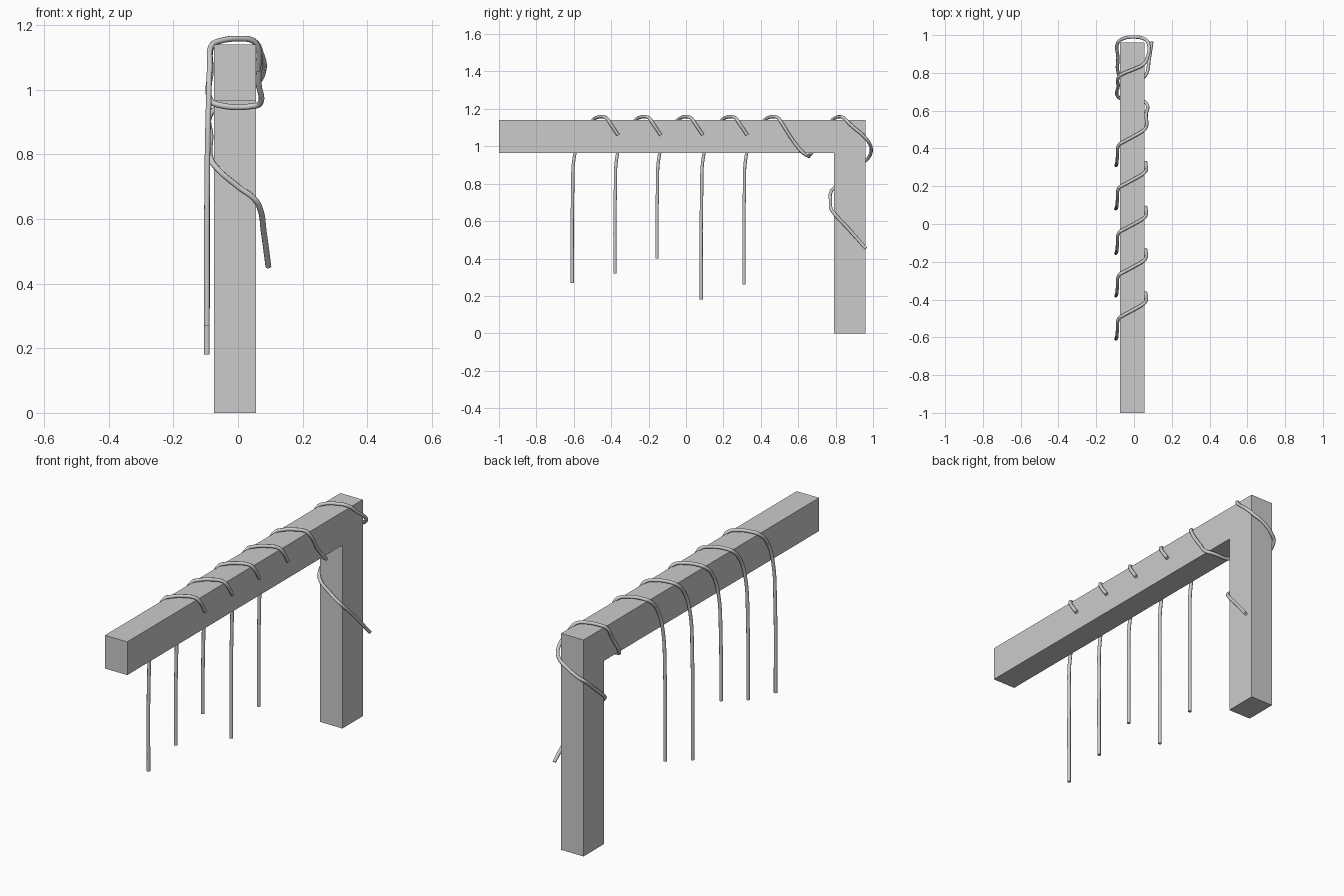
import bpy, bmesh

if "Cube" in bpy.data.objects:
    bpy.data.objects.remove(bpy.data.objects["Cube"])

X0, X1 = -0.075, 0.055

# L-shaped frame: beam and post extruded from a side profile
profile = [(-1, 0.965), (0.79, 0.965), (0.79, 0), (0.96, 0), (0.96, 1.14), (-1, 1.14)]
bm = bmesh.new()
face = bm.faces.new([bm.verts.new((X0, y, z)) for y, z in profile])
ext = bmesh.ops.extrude_face_region(bm, geom=[face])
bmesh.ops.translate(bm, vec=(X1 - X0, 0, 0),
                    verts=[g for g in ext["geom"] if isinstance(g, bmesh.types.BMVert)])
bmesh.ops.recalc_face_normals(bm, faces=bm.faces)
mesh = bpy.data.meshes.new("beam_and_post")
bm.to_mesh(mesh)
bm.free()
bpy.context.collection.objects.link(bpy.data.objects.new("beam_and_post", mesh))


def vine(name, points):
    """Round rope along a smooth path."""
    cu = bpy.data.curves.new(name, 'CURVE')
    cu.dimensions = '3D'
    cu.bevel_depth = 0.009
    cu.bevel_resolution = 2
    cu.resolution_u = 6
    cu.use_fill_caps = True
    sp = cu.splines.new('BEZIER')
    sp.bezier_points.add(len(points) - 1)
    for bp, p in zip(sp.bezier_points, points):
        bp.co = p
        bp.handle_left_type = bp.handle_right_type = 'AUTO'
    sp.use_smooth = True
    bpy.context.collection.objects.link(bpy.data.objects.new(name, cu))


def hanging(y, bottom):
    """Strand hanging on the left side and crossing over the beam top."""
    return [(-0.096, y, bottom), (-0.095, y + 0.002, 0.75), (-0.091, y + 0.012, 0.95),
            (-0.087, y + 0.05, 1.07), (-0.077, y + 0.112, 1.142), (-0.055, y + 0.125, 1.151),
            (0.0, y + 0.155, 1.158), (0.05, y + 0.185, 1.149), (0.063, y + 0.2, 1.127)]


# Short strands ending on the right side of the beam
for i, (y, bottom) in enumerate([(-0.608, 0.27), (-0.38, 0.32), (-0.155, 0.40), (0.082, 0.18)]):
    vine(f"hanging_vine_{i + 1}", hanging(y, bottom) + [(0.062, y + 0.245, 1.06)])

# Last strand continues under the beam, over the corner and around the post
vine("wrapping_vine", hanging(0.31, 0.26) + [
    (0.064, 0.58, 1.02), (0.068, 0.635, 0.957), (0.05, 0.65, 0.95),
    (-0.06, 0.66, 0.953), (-0.083, 0.672, 0.965), (-0.084, 0.73, 1.06),
    (-0.078, 0.782, 1.14), (-0.055, 0.797, 1.151), (0.0, 0.82, 1.158),
    (0.05, 0.845, 1.15), (0.07, 0.88, 1.115), (0.078, 0.95, 1.055),
    (0.058, 0.978, 1.02), (0.0, 0.99, 0.985), (-0.06, 0.98, 0.945),
    (-0.085, 0.962, 0.925), (-0.085, 0.88, 0.855), (-0.084, 0.80, 0.785),
    (-0.07, 0.778, 0.762), (0.0, 0.773, 0.70), (0.05, 0.777, 0.663),
    (0.066, 0.795, 0.638), (0.08, 0.87, 0.557), (0.094, 0.962, 0.453)])
